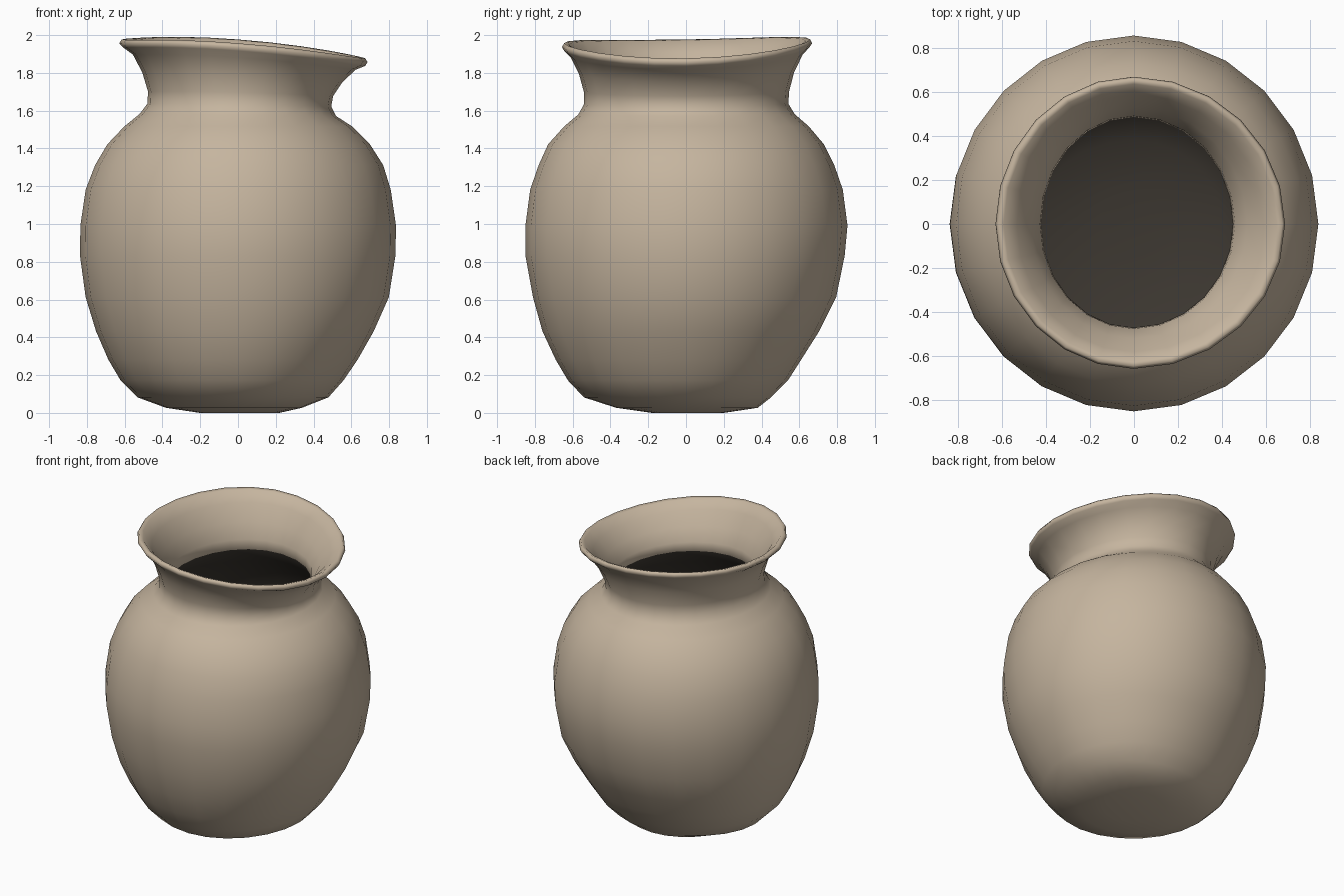
import bpy, bmesh, math

SEG = 24

def mat(name, rgb):
    m = bpy.data.materials.new(name)
    m.diffuse_color = (*rgb, 1)
    return m

clay = mat("tan clay", (0.56, 0.46, 0.345))
dark = mat("dark interior", (0.045, 0.038, 0.03))

# Hand-thrown profile: (left, right, front, back, height, rim tilt amount)
outer = [
    (.20, .22, .18, .20, .008, 0),
    (.38, .34, .37, .38, .035, 0),
    (.53, .48, .54, .45, .09, 0),
    (.62, .56, .625, .54, .18, 0),
    (.685, .635, .69, .61, .29, 0),
    (.75, .72, .76, .705, .44, 0),
    (.805, .80, .81, .795, .62, 0),
    (.835, .835, .85, .84, .84, 0),
    (.833, .838, .85, .855, 1.0, 0),
    (.805, .81, .825, .83, 1.19, 0),
    (.755, .77, .78, .785, 1.32, 0),
    (.69, .70, .73, .73, 1.43, 0),
    (.60, .605, .645, .65, 1.525, 0),
    (.52, .52, .57, .575, 1.59, .1),
    (.478, .495, .54, .542, 1.645, .15),
    (.475, .505, .54, .546, 1.71, .25),
    (.505, .555, .566, .572, 1.81, .5),
    (.555, .625, .61, .618, 1.905, .8),
    (.61, .675, .645, .655, 1.945, 1),
    (.627, .687, .657, .668, 1.965, 1),
]
inner = [
    (.615, .675, .645, .658, 1.985, 1),
    (.59, .65, .622, .635, 1.978, 1),
    (.53, .59, .58, .588, 1.915, .8),
    (.465, .515, .52, .53, 1.81, .5),
    (.425, .46, .475, .49, 1.71, .25),
    (.42, .45, .47, .485, 1.645, .15),
]
# hollow belly follows the outside wall
wall = .045
belly = [(a - wall, b - wall, c - wall, d - wall, z - .02, 0)
         for a, b, c, d, z, t in reversed(outer[3:13])]
belly.append((.45, .40, .45, .38, .10, 0))
belly.append((.16, .17, .14, .15, .06, 0))

def add_ring(bm, ring):
    l, r, f, b, z, t = ring
    vs = []
    for i in range(SEG):
        a = 2 * math.pi * i / SEG
        c, s = math.cos(a), math.sin(a)
        tilt = -.03 - .05 * c + .01 * s - .02 * math.cos(2 * a)
        vs.append(bm.verts.new((c * (r if c > 0 else l), s * (b if s > 0 else f), z + t * tilt)))
    return vs

# Vase: outside wall, rolled lip, throat and dark hollow as one loft
bm = bmesh.new()
rings = [add_ring(bm, r) for r in outer + inner + belly]
throat = len(outer) + len(inner) - 1
for k in range(len(rings) - 1):
    lo, hi = rings[k], rings[k + 1]
    for i in range(SEG):
        j = (i + 1) % SEG
        face = bm.faces.new((lo[i], lo[j], hi[j], hi[i]))
        face.material_index = 1 if k >= throat else 0
bm.faces.new(list(reversed(rings[0])))
bm.faces.new(rings[-1]).material_index = 1
for face in bm.faces:
    face.smooth = True
low = min(v.co.z for v in bm.verts)
for v in bm.verts:
    v.co.z -= low
    v.co.x -= .0015
me = bpy.data.meshes.new("vase")
bm.to_mesh(me)
bm.free()
me.materials.append(clay)
me.materials.append(dark)
vase = bpy.data.objects.new("vase", me)
bpy.context.collection.objects.link(vase)
